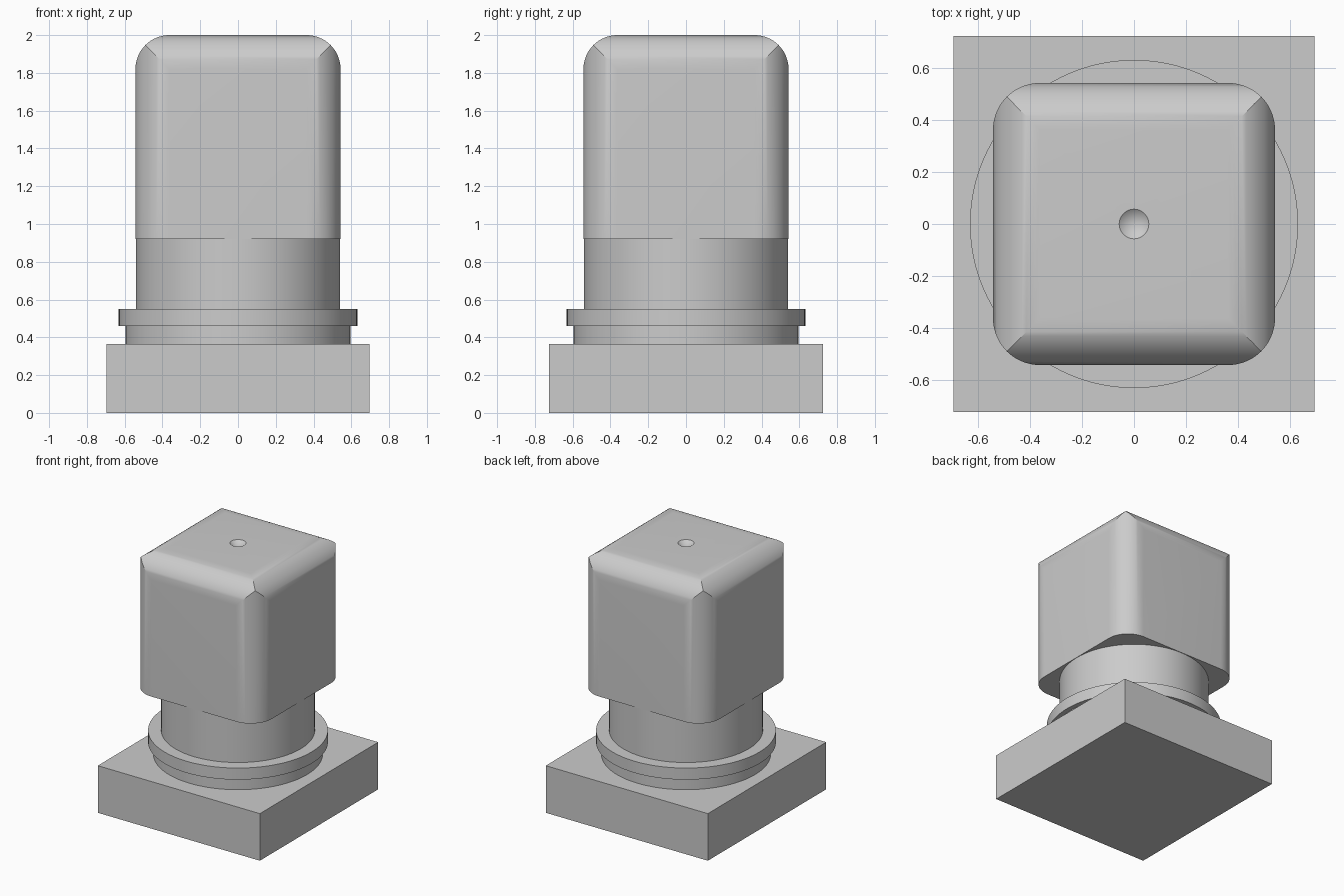
import bpy, bmesh, math

cube = bpy.data.objects.get("Cube")
if cube:
    bpy.data.objects.remove(cube, do_unlink=True)

# Single plain grey
COLOR = (0.6, 0.6, 0.6, 1.0)
grey = bpy.data.materials.new("plain grey")
grey.use_nodes = True
grey.diffuse_color = COLOR
grey.node_tree.nodes["Principled BSDF"].inputs["Base Color"].default_value = COLOR


def add_object(name, bm):
    bmesh.ops.recalc_face_normals(bm, faces=bm.faces[:])
    mesh = bpy.data.meshes.new(name)
    bm.to_mesh(mesh)
    bm.free()
    mesh.materials.append(grey)
    obj = bpy.data.objects.new(name, mesh)
    bpy.context.collection.objects.link(obj)
    return obj


def select_only(obj):
    bpy.ops.object.select_all(action='DESELECT')
    obj.select_set(True)
    bpy.context.view_layer.objects.active = obj


def smooth(obj):
    select_only(obj)
    bpy.ops.object.shade_smooth_by_angle(angle=math.radians(25))


def cone(name, bottom_radius, top_radius, z0, z1, sides=96):
    bm = bmesh.new()
    bmesh.ops.create_cone(bm, cap_ends=True, segments=sides, radius1=bottom_radius,
                          radius2=top_radius, depth=z1 - z0)
    bmesh.ops.translate(bm, vec=(0, 0, (z0 + z1) / 2), verts=bm.verts[:])
    return add_object(name, bm)


# Rectangular base plate
bm = bmesh.new()
bmesh.ops.create_cube(bm, size=1)
bmesh.ops.scale(bm, vec=(1.39, 1.45, 0.365), verts=bm.verts[:])
bmesh.ops.translate(bm, vec=(0, 0, 0.365 / 2), verts=bm.verts[:])
add_object("base_plate", bm)

# Round stem: lower collar, flange, neck
for name, radius, z0, z1 in (("lower_collar", 0.595, 0.365, 0.46),
                             ("flange", 0.632, 0.46, 0.55),
                             ("neck", 0.54, 0.55, 0.92)):
    smooth(cone(name, radius, radius, z0, z1))

# Square head: three equal fillets meet at mitred corners
HALF, BOTTOM, TOP, FILLET, STEPS = 0.543, 0.92, 2.0, 0.18, 8
core = HALF - FILLET
points = set()
for i in range(STEPS + 1):
    t = math.radians(45) * i / STEPS
    s, c = FILLET * math.sin(t), FILLET * math.cos(t)
    corner = [(s, s, c), (s, c, s), (c, s, s)]
    for sx in (-1, 1):
        for sy in (-1, 1):
            for u, v, w in corner:
                points.add((sx * (core + u), sy * (core + v), TOP - FILLET + w))
            for u, v in ((s, c), (c, s)):
                points.add((sx * (core + u), sy * (core + v), BOTTOM))
bm = bmesh.new()
for p in sorted(points):
    bm.verts.new(p)
bmesh.ops.remove_doubles(bm, verts=bm.verts[:], dist=0.0001)
bmesh.ops.convex_hull(bm, input=bm.verts[:])
bmesh.ops.dissolve_limit(bm, angle_limit=math.radians(0.5),
                         verts=bm.verts[:], edges=bm.edges[:])
head = add_object("head", bm)

# Conical dimple in the top of the head
DIMPLE, DEPTH = 0.057, 0.045
cutter = cone("dimple_cutter", 0, 2 * DIMPLE, TOP - DEPTH, TOP + DEPTH, 48)
cutter.hide_render = True
cut = head.modifiers.new("dimple", 'BOOLEAN')
cut.operation = 'DIFFERENCE'
cut.solver = 'EXACT'
cut.object = cutter
select_only(head)
bpy.ops.object.modifier_apply(modifier=cut.name)
bpy.data.objects.remove(cutter, do_unlink=True)
smooth(head)
